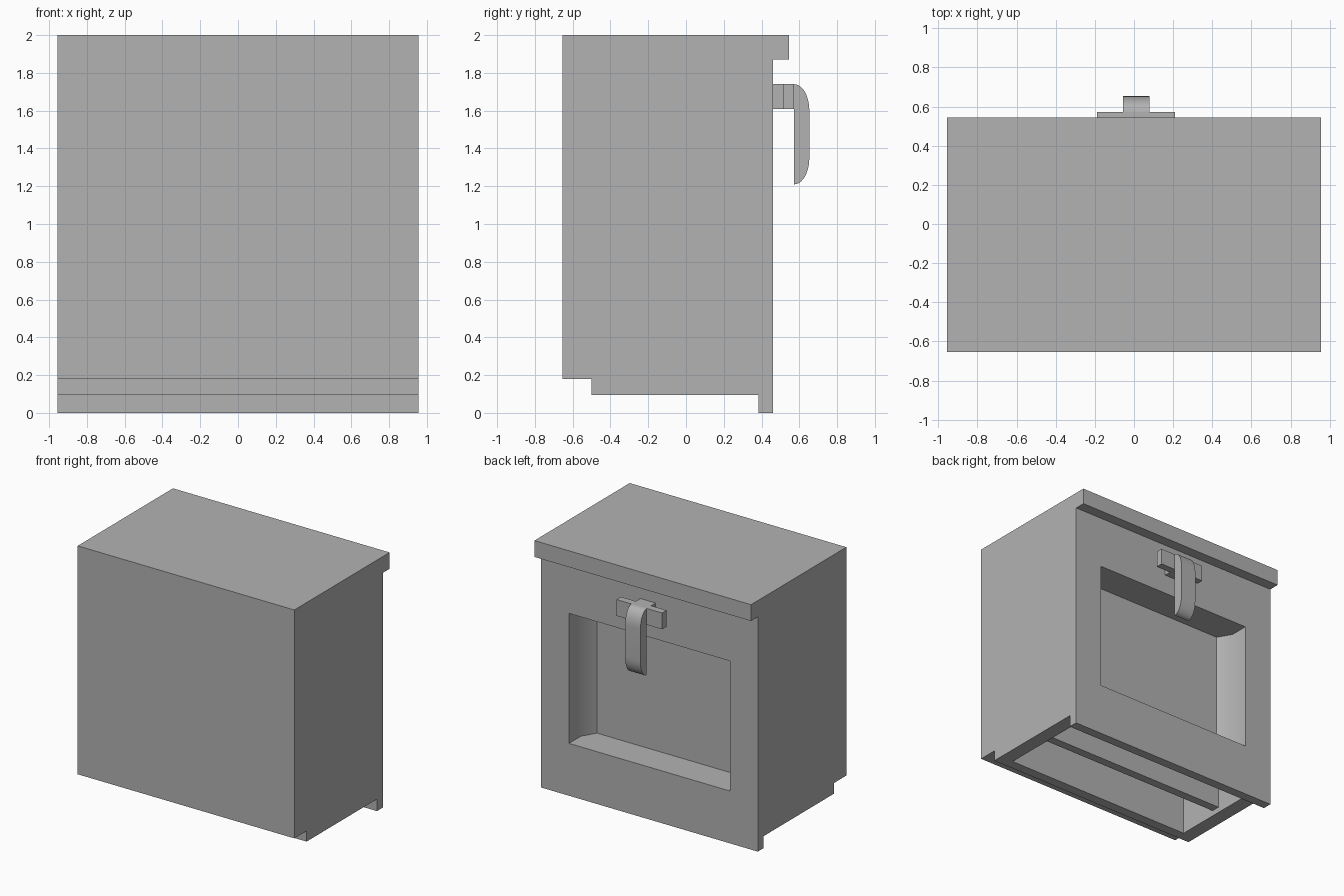
import bpy
import bmesh
from math import sin, cos, pi, radians
from mathutils import Vector

cube = bpy.data.objects.get("Cube")
if cube:
    bpy.data.objects.remove(cube, do_unlink=True)

grey = bpy.data.materials.new("plain_grey")
grey.use_nodes = True
grey.diffuse_color = (0.448, 0.448, 0.448, 1)
grey.node_tree.nodes["Principled BSDF"].inputs["Base Color"].default_value = grey.diffuse_color


def prism(name, outline, axis, low, high):
    """Extrude an outline: (y, z) pairs along x, or (x, y) pairs along z."""
    place = (lambda a, b: (low, a, b)) if axis == "x" else (lambda a, b: (a, b, low))
    step = Vector((high - low, 0, 0)) if axis == "x" else Vector((0, 0, high - low))
    bm = bmesh.new()
    base = bm.faces.new([bm.verts.new(place(a, b)) for a, b in outline])
    grown = bmesh.ops.extrude_face_region(bm, geom=[base])["geom"]
    bmesh.ops.translate(bm, vec=step, verts=[g for g in grown if isinstance(g, bmesh.types.BMVert)])
    bmesh.ops.recalc_face_normals(bm, faces=bm.faces[:])
    mesh = bpy.data.meshes.new(name)
    bm.to_mesh(mesh)
    bm.free()
    mesh.materials.append(grey)
    obj = bpy.data.objects.new(name, mesh)
    bpy.context.collection.objects.link(obj)
    return obj


def box(name, x0, x1, y0, y1, z0, z1):
    return prism(name, [(y0, z0), (y1, z0), (y1, z1), (y0, z1)], "x", x0, x1)


def activate(obj):
    bpy.ops.object.select_all(action="DESELECT")
    obj.select_set(True)
    bpy.context.view_layer.objects.active = obj


def carve(obj, cutter):
    cutter.hide_render = True
    mod = obj.modifiers.new("carve", "BOOLEAN")
    mod.operation, mod.solver, mod.object = "DIFFERENCE", "EXACT", cutter
    activate(obj)
    bpy.ops.object.modifier_apply(modifier=mod.name)
    bpy.data.objects.remove(cutter, do_unlink=True)


def smooth(obj):
    activate(obj)
    bpy.ops.object.shade_smooth_by_angle(angle=radians(40))


# Cabinet body with overhanging top, stepped front base and full-height back panel
W = 0.955
body = prism("cabinet_body", [
    (-0.655, 0.18), (-0.5, 0.18), (-0.5, 0.095), (0.385, 0.095), (0.385, 0), (0.46, 0),
    (0.46, 1.87), (0.545, 1.87), (0.545, 2), (-0.655, 2)], "x", -W, W)

# Hollow underside, split by a cross rib
carve(body, prism("underside_cutter", [
    (-0.42, 0.05), (0.3, 0.05), (0.3, 0.33), (-0.01, 0.33), (-0.01, 0.14),
    (-0.08, 0.14), (-0.08, 1.85), (-0.42, 1.85)], "x", -0.84, 0.84))

# Window recess in the back, with angled inner corners
half = [(0.71, 0.6), (0.71, 0.31), (0.645, 0.2)]
carve(body, prism("recess_cutter", half + [(-x, y) for x, y in reversed(half)], "z", 0.417, 1.453))
smooth(body)

# Latch: neck, cross plate and rounded lever
box("latch_neck", -0.055, 0.08, 0.455, 0.52, 1.61, 1.74)
box("latch_plate", -0.19, 0.21, 0.517, 0.573, 1.61, 1.74)
arc = [(0.573 + 0.08 * sin(t), 0.14 * cos(t)) for t in (pi / 2 * i / 10 for i in range(11))]
lever = prism("latch_lever",
              [(y, 1.6 + z) for y, z in arc] + [(y, 1.35 - z) for y, z in reversed(arc)],
              "x", -0.055, 0.08)
smooth(lever)
